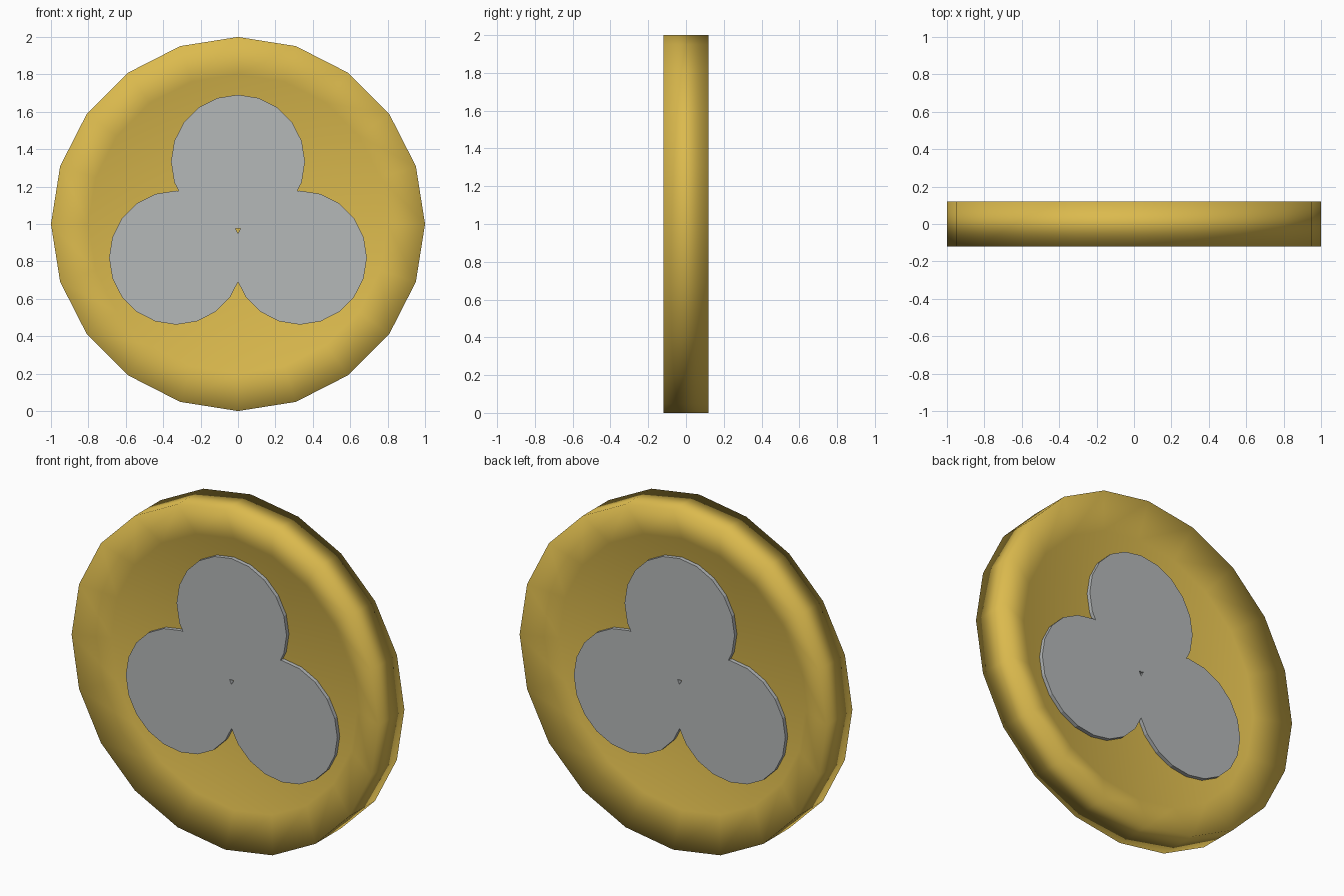
import bpy, bmesh, math
from mathutils import Matrix

if "Cube" in bpy.data.objects:
    bpy.data.objects.remove(bpy.data.objects["Cube"])

SIDES = 20


def material(name, rgb):
    m = bpy.data.materials.new(name)
    m.diffuse_color = (*rgb, 1)
    m.use_nodes = True
    m.node_tree.nodes["Principled BSDF"].inputs["Base Color"].default_value = m.diffuse_color
    return m


gold = material("gold", (0.71, 0.49, 0.075))
silver = material("silver grey", (0.46, 0.48, 0.485))


def add_disc(name, radius, half, x, z, mat):
    """20-sided prism lying along y, with vertices on the axes."""
    bm = bmesh.new()
    bmesh.ops.create_cone(bm, cap_ends=True, segments=SIDES, radius1=radius,
                          radius2=radius, depth=2 * half,
                          matrix=Matrix.Rotation(math.pi / 2, 4, 'X'))
    me = bpy.data.meshes.new(name)
    bm.to_mesh(me)
    bm.free()
    ob = bpy.data.objects.new(name, me)
    ob.location = (x, 0, z)
    bpy.context.collection.objects.link(ob)
    me.materials.append(mat)
    return ob


# Coin body: both faces inset with a slope down to a flat floor
coin = add_disc("coin_body", 1.0, 0.12, 0, 1.0, gold)
bm = bmesh.new()
bm.from_mesh(coin.data)
for cap in [f for f in bm.faces if len(f.verts) == SIDES]:
    side = math.copysign(1, cap.calc_center_median().y)
    bmesh.ops.inset_individual(bm, faces=[cap], thickness=0.2)
    for v in cap.verts:
        v.co.y = side * 0.037
for f in bm.faces:
    f.smooth = True
bm.normal_update()
bm.to_mesh(coin.data)
bm.free()

# Trefoil emblem: three overlapping lobes standing proud on both faces
for name, x, z in (("top", 0, 1.333), ("left", -0.331, 0.82), ("right", 0.331, 0.82)):
    add_disc("emblem_lobe_" + name, 0.358, 0.06, x, z, silver)
